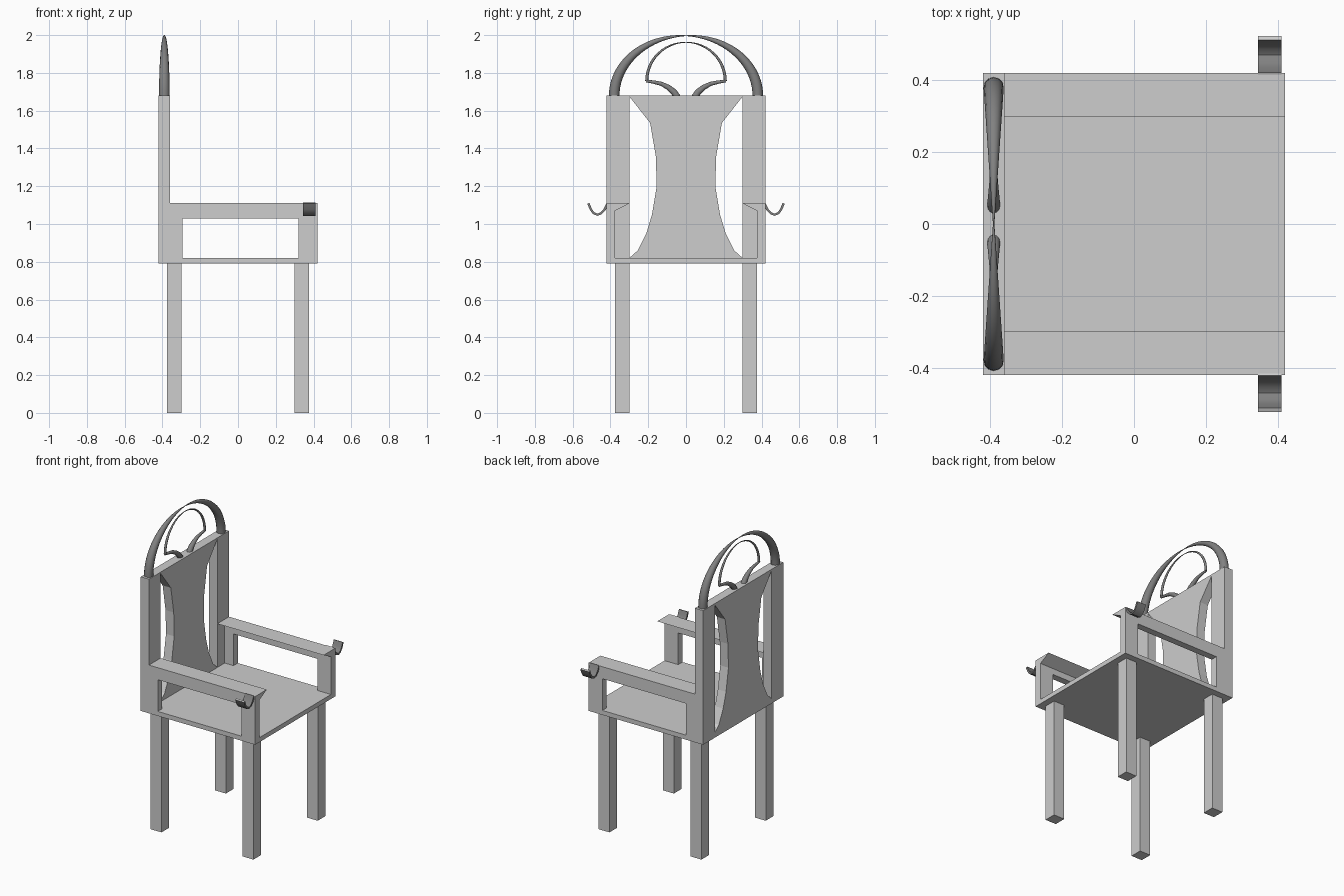
import bpy, bmesh, math
from mathutils import Vector

if "Cube" in bpy.data.objects:
    bpy.data.objects.remove(bpy.data.objects["Cube"])


def material(name, v):
    m = bpy.data.materials.new(name)
    m.diffuse_color = (v, v, v, 1)
    m.use_nodes = True
    m.node_tree.nodes["Principled BSDF"].inputs["Base Color"].default_value = m.diffuse_color
    return m


grey = material("plain grey", 0.61)
dark = material("dark grey", 0.22)


def extrude(name, pts, axis, lo, hi, mat=grey):
    """Extrude a 2D profile along x (pts are y,z) or y (pts are x,z)."""
    bm = bmesh.new()
    def place(p, d):
        return (d, p[0], p[1]) if axis == "x" else (p[0], d, p[1])
    a = [bm.verts.new(place(p, lo)) for p in pts]
    b = [bm.verts.new(place(p, hi)) for p in pts]
    caps = [bm.faces.new(a), bm.faces.new(b[::-1])]
    n = len(pts)
    for i in range(n):
        j = (i + 1) % n
        bm.faces.new((a[i], b[i], b[j], a[j]))
    bm.normal_update()
    bmesh.ops.triangulate(bm, faces=caps)
    bmesh.ops.recalc_face_normals(bm, faces=bm.faces[:])
    me = bpy.data.meshes.new(name)
    bm.to_mesh(me)
    bm.free()
    me.materials.append(mat)
    ob = bpy.data.objects.new(name, me)
    bpy.context.collection.objects.link(ob)
    return ob


def box(name, x, y, z):
    return extrude(name, [(x[0], z[0]), (x[1], z[0]), (x[1], z[1]), (x[0], z[1])],
                   "y", y[0], y[1])


def mirror(ob, x=False, y=True):
    m = ob.modifiers.new("Mirror", "MIRROR")
    m.use_axis = (x, y, False)
    return ob


def smooth(ob):
    bpy.ops.object.select_all(action="DESELECT")
    ob.select_set(True)
    bpy.context.view_layer.objects.active = ob
    bpy.ops.object.shade_smooth_by_angle(angle=math.radians(40))


def tube(name, pts, x):
    """Round tapered tube; pts are (y, z, radius)."""
    cu = bpy.data.curves.new(name, "CURVE")
    cu.dimensions = "3D"
    cu.bevel_depth = 1.0
    cu.bevel_resolution = 4
    cu.use_fill_caps = True
    sp = cu.splines.new("POLY")
    sp.points.add(len(pts) - 1)
    for p, (y, z, r) in zip(sp.points, pts):
        p.co = (x, y, z, 1)
        p.radius = r
    cu.materials.append(dark)
    ob = bpy.data.objects.new(name, cu)
    bpy.context.collection.objects.link(ob)
    bpy.ops.object.select_all(action="DESELECT")
    ob.select_set(True)
    bpy.context.view_layer.objects.active = ob
    bpy.ops.object.convert(target="MESH")
    ob = bpy.context.view_layer.objects.active
    ob.name = name
    smooth(ob)
    return ob


# Seat and legs
box("seat", (-0.42, 0.42), (-0.42, 0.42), (0.79, 0.82))
mirror(box("legs", (0.298, 0.377), (0.298, 0.377), (0.0, 0.79)), x=True)

# Back posts, with the wider foot that closes the side frame
mirror(box("back_post", (-0.42, -0.36), (0.298, 0.42), (0.82, 1.68)))
mirror(box("side_frame_rear", (-0.36, -0.295), (0.375, 0.42), (0.82, 1.03)))

# Armrests: side rail with a wedge-shaped inner lip, and a front support
arm = [(0.42, 1.03), (0.42, 1.11), (0.298, 1.11), (0.375, 1.07), (0.375, 1.03)]
mirror(extrude("armrest", arm, "x", -0.36, 0.42))
mirror(box("arm_support", (0.32, 0.42), (0.375, 0.42), (0.82, 1.03)))

# Waisted back splat
edge = [(0.30, 0.82), (0.255, 0.86), (0.21, 0.95), (0.18, 1.05), (0.155, 1.2),
        (0.16, 1.36), (0.19, 1.535), (0.30, 1.675), (0.30, 1.68)]
splat = edge + [(-y, z) for y, z in reversed(edge)]
extrude("back_splat", splat, "x", -0.42, -0.36)

# Tapered arch on top of the back
arch = []
for i in range(41):
    t = math.pi * i / 40
    arch.append((0.38 * math.cos(t), 1.68 + 0.317 * math.sin(t),
                 0.002 + 0.026 * abs(math.cos(t))))
tube("top_arch", arch, -0.39)

# Inner crescent ornament: curled stems rising into a thin round arc
stem = [(0.045, 1.67, 0.018), (0.065, 1.70, 0.017), (0.095, 1.724, 0.014),
        (0.13, 1.742, 0.011), (0.17, 1.751, 0.009), (0.21, 1.757, 0.007)]
arc = []
for i in range(25):
    t = math.pi * i / 24
    arc.append((0.208 * math.cos(t), 1.757 + 0.205 * math.sin(t),
                0.002 + 0.006 * abs(math.cos(t))))
tube("inner_arc", arc, -0.39)
mirror(tube("inner_stem", stem, -0.39))

# Curled hooks at the front of the armrests, with pale tips
mid = [Vector(p) for p in ((0.415, 1.11), (0.43, 1.078), (0.45, 1.056), (0.47, 1.049),
                           (0.49, 1.058), (0.505, 1.08), (0.517, 1.11))]
inner, outer = [], []
for i, p in enumerate(mid):
    d = (mid[min(i + 1, len(mid) - 1)] - mid[max(i - 1, 0)]).normalized()
    n = Vector((-d.y, d.x)) * 0.006
    inner.append(p + n)
    outer.append(p - n)
hook = extrude("arm_hook", inner + outer[::-1], "x", 0.345, 0.41, dark)
hook.data.materials.append(grey)
for f in hook.data.polygons:
    if f.center.z > 1.105:
        f.material_index = 1
smooth(mirror(hook))
